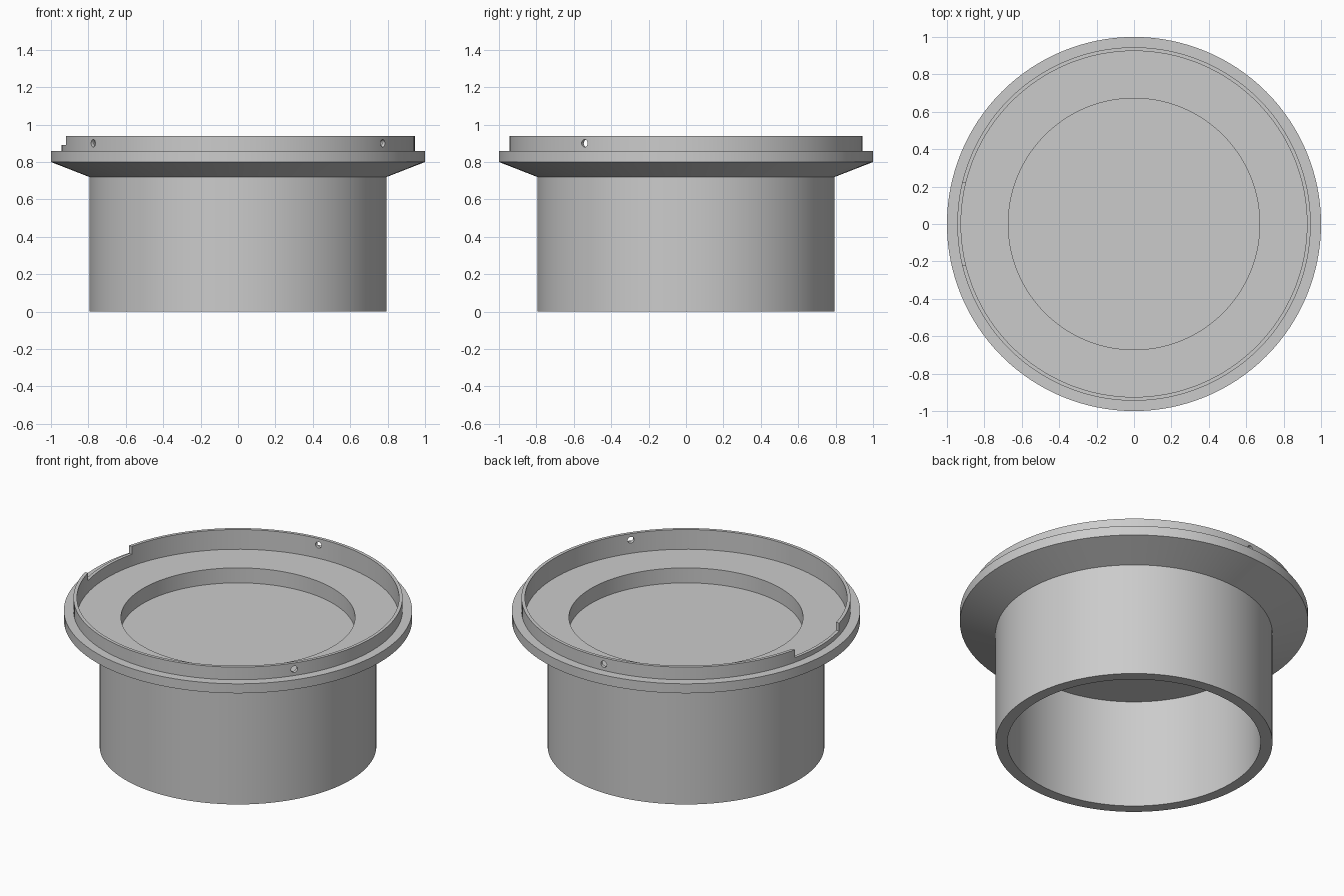
import bpy
import bmesh
import math
from mathutils import Vector

if "Cube" in bpy.data.objects:
    bpy.data.objects.remove(bpy.data.objects["Cube"], do_unlink=True)

# Single plain grey
grey = bpy.data.materials.new("light grey")
grey.use_nodes = True
colour = (0.6, 0.6, 0.6, 1)
grey.diffuse_color = colour
grey.node_tree.nodes["Principled BSDF"].inputs["Base Color"].default_value = colour


def lathe(name, profile, steps=128):
    """Revolve a radius/height profile about z into a closed solid."""
    bm = bmesh.new()
    verts = [bm.verts.new((r, 0, z)) for r, z in profile]
    edges = [bm.edges.new(pair) for pair in zip(verts, verts[1:])]
    bmesh.ops.spin(bm, geom=verts + edges, cent=(0, 0, 0), axis=(0, 0, 1),
                   angle=math.tau, steps=steps)
    bmesh.ops.remove_doubles(bm, verts=bm.verts[:], dist=1e-4)
    bmesh.ops.recalc_face_normals(bm, faces=bm.faces[:])
    mesh = bpy.data.meshes.new(name)
    bm.to_mesh(mesh)
    bm.free()
    obj = bpy.data.objects.new(name, mesh)
    bpy.context.collection.objects.link(obj)
    mesh.materials.append(grey)
    return obj


def cut(target, cutter):
    """Subtract the cutter from the target, then discard it."""
    cutter.hide_render = True
    cutter.data.materials.append(grey)
    mod = target.modifiers.new("cut", "BOOLEAN")
    mod.operation = "DIFFERENCE"
    mod.solver = "EXACT"
    mod.object = cutter
    bpy.ops.object.select_all(action="DESELECT")
    bpy.context.view_layer.objects.active = target
    target.select_set(True)
    bpy.context.view_layer.update()
    bpy.ops.object.modifier_apply(modifier=mod.name)
    bpy.data.objects.remove(cutter, do_unlink=True)


# Body: recessed plate, ledge, thin lip, flared flange and hollow tube
floor, ledge, lip_top = 0.72, 0.815, 0.94
body = lathe("flanged_tube", [
    (0, floor), (0.672, floor), (0.672, ledge), (0.925, ledge),
    (0.925, lip_top), (0.945, lip_top), (0.945, 0.86),
    (1, 0.86), (1, 0.8), (0.795, floor),
    (0.795, 0), (0.727, 0), (0.727, 0.69), (0, 0.69)])

# Three small round holes through the lip
for degrees in (-35, 95, 215):
    a = math.radians(degrees)
    spot = Vector((math.cos(a), math.sin(a), 0)) * 0.935
    bpy.ops.mesh.primitive_cylinder_add(
        vertices=24, radius=0.02, depth=0.12,
        location=(spot.x, spot.y, 0.9), rotation=(0, math.pi / 2, a))
    cut(body, bpy.context.object)

# Notch in the lip on one side
bpy.ops.mesh.primitive_cube_add(size=1, location=(-0.94, 0, 0.94))
notch = bpy.context.object
notch.scale = (0.2, 0.44, 0.1)
cut(body, notch)

# Smooth round walls, crisp edges
bpy.ops.object.select_all(action="DESELECT")
body.select_set(True)
bpy.context.view_layer.objects.active = body
bpy.ops.object.shade_smooth_by_angle(angle=math.radians(20))
